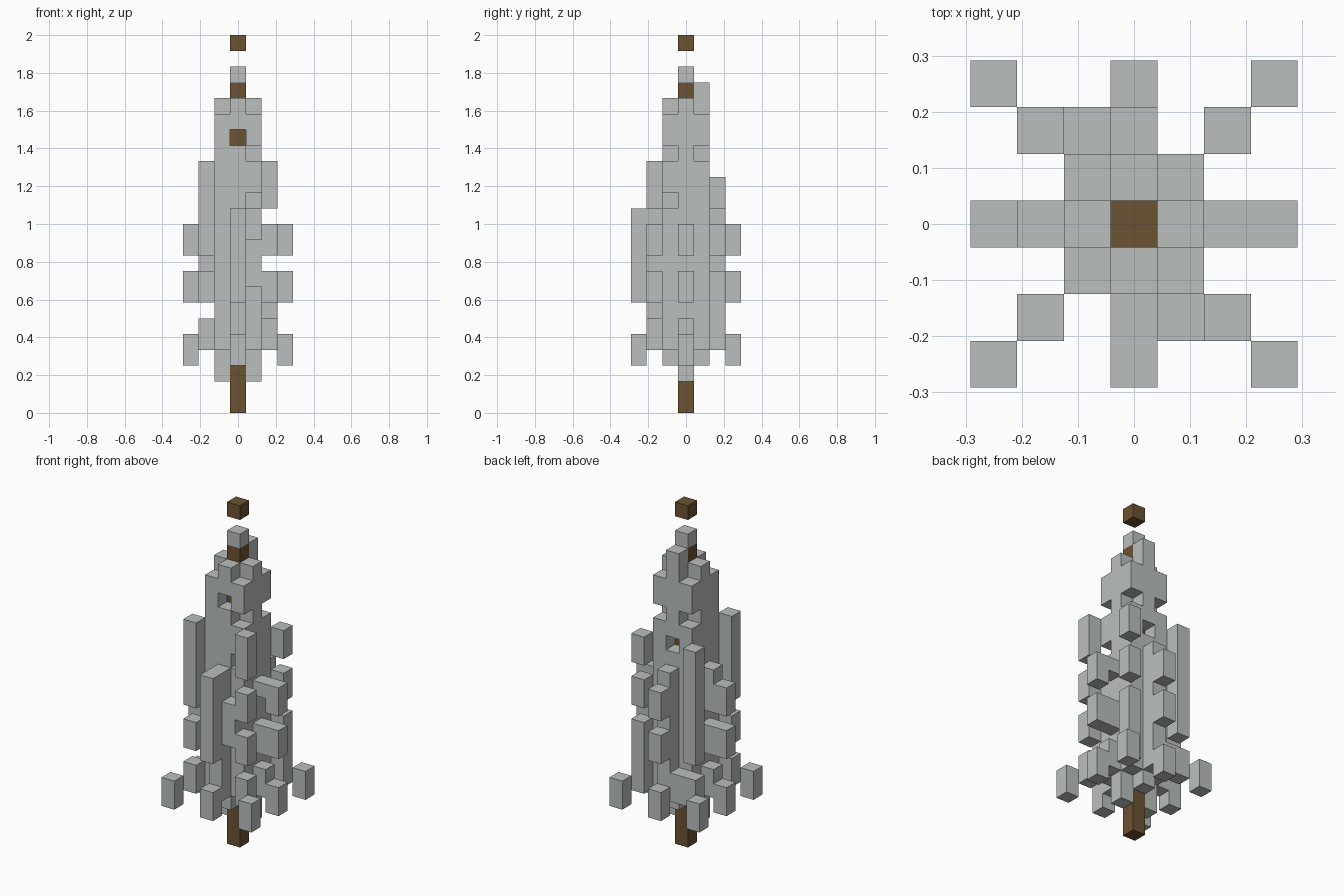
import bpy, bmesh, math
from mathutils import Vector

cube = bpy.data.objects.get("Cube")
if cube:
    bpy.data.objects.remove(cube, do_unlink=True)

U = 1 / 12  # edge of one block


def material(name, rgb):
    m = bpy.data.materials.new(name)
    m.use_nodes = True
    m.diffuse_color = (*rgb, 1)
    m.node_tree.nodes["Principled BSDF"].inputs["Base Color"].default_value = (*rgb, 1)
    return m


grey = material("pale grey foliage", (0.49, 0.52, 0.515))
brown = material("bark brown", (0.147, 0.084, 0.032))


def column(x, y, *spans):
    """Blocks of one column; each span is (lowest, one past highest)."""
    return {(x, y, z) for low, high in spans for z in range(low, high)}


# Trunk, showing at the foot, near the top and as the tip
trunk = column(0, 0, (0, 18), (20, 21), (23, 24))

# Dense foliage around the trunk
core = column(0, 0, (18, 20), (21, 22))
for s in (-1, 1):
    core |= column(s, 0, (2, 20))
    for t in (-1, 1):
        core |= column(s, t, (4, 19))
core |= column(0, -1, (3, 20)) | column(0, 1, (3, 21))
# Gaps in the foliage
core -= {(1, 1, 16), (1, -1, 16), (-1, 1, 16), (0, -1, 17), (0, 1, 14), (1, -1, 13)}

# Straight branches with hanging tips
low, mid, high = (3, 5), (7, 9), (10, 12)
straight = column(0, -3, low, (7, 13)) | column(0, 3, low, mid, high)
for s in (-1, 1):
    straight |= column(3 * s, 0, low, mid, high)
straight |= column(0, -2, (4, 13)) | column(0, 2, (4, 13))
straight |= column(2, 0, (4, 6), mid, (11, 12))
straight |= column(-2, 0, (4, 6), mid, (10, 13))

# Diagonal branches
diagonal = column(2, -2, (4, 6), mid, high, (13, 16))
diagonal |= column(-2, -2, (4, 6), mid, (10, 16))
diagonal |= column(2, 2, (4, 9), high, (13, 15))
diagonal |= column(-2, 2, (4, 6), (7, 15))
diagonal |= column(-1, 2, (4, 6)) | column(1, -2, (8, 11))

# Lowest loose tips at the four corners
tips = set()
for s in (-1, 1):
    for t in (-1, 1):
        tips |= column(3 * s, 3 * t, low)

filled = trunk | core | straight | diagonal | tips
AXES = [Vector(v) for v in ((1, 0, 0), (0, 1, 0), (0, 0, 1))]


def build(name, blocks, mat):
    """Make a mesh from the outer faces of a set of blocks."""
    bm = bmesh.new()
    for block in sorted(blocks):
        centre = Vector(block) + AXES[2] / 2
        for a in range(3):
            u, v = AXES[(a + 1) % 3] / 2, AXES[(a + 2) % 3] / 2
            for side in (-1, 1):
                n = AXES[a] * side
                if tuple(int(c) for c in Vector(block) + n) in filled:
                    continue
                mid_face = centre + n / 2
                ring = [mid_face - u - v, mid_face + u - v, mid_face + u + v, mid_face - u + v]
                bm.faces.new([bm.verts.new(p * U) for p in ring[::side]])
    bmesh.ops.remove_doubles(bm, verts=bm.verts, dist=U / 100)
    bmesh.ops.dissolve_limit(bm, angle_limit=math.radians(1), verts=bm.verts, edges=bm.edges)
    mesh = bpy.data.meshes.new(name)
    bm.to_mesh(mesh)
    bm.free()
    mesh.materials.append(mat)
    bpy.context.collection.objects.link(bpy.data.objects.new(name, mesh))


build("trunk", trunk, brown)
build("foliage_core", core, grey)
build("straight_branches", straight, grey)
build("diagonal_branches", diagonal, grey)
build("corner_tips", tips, grey)
